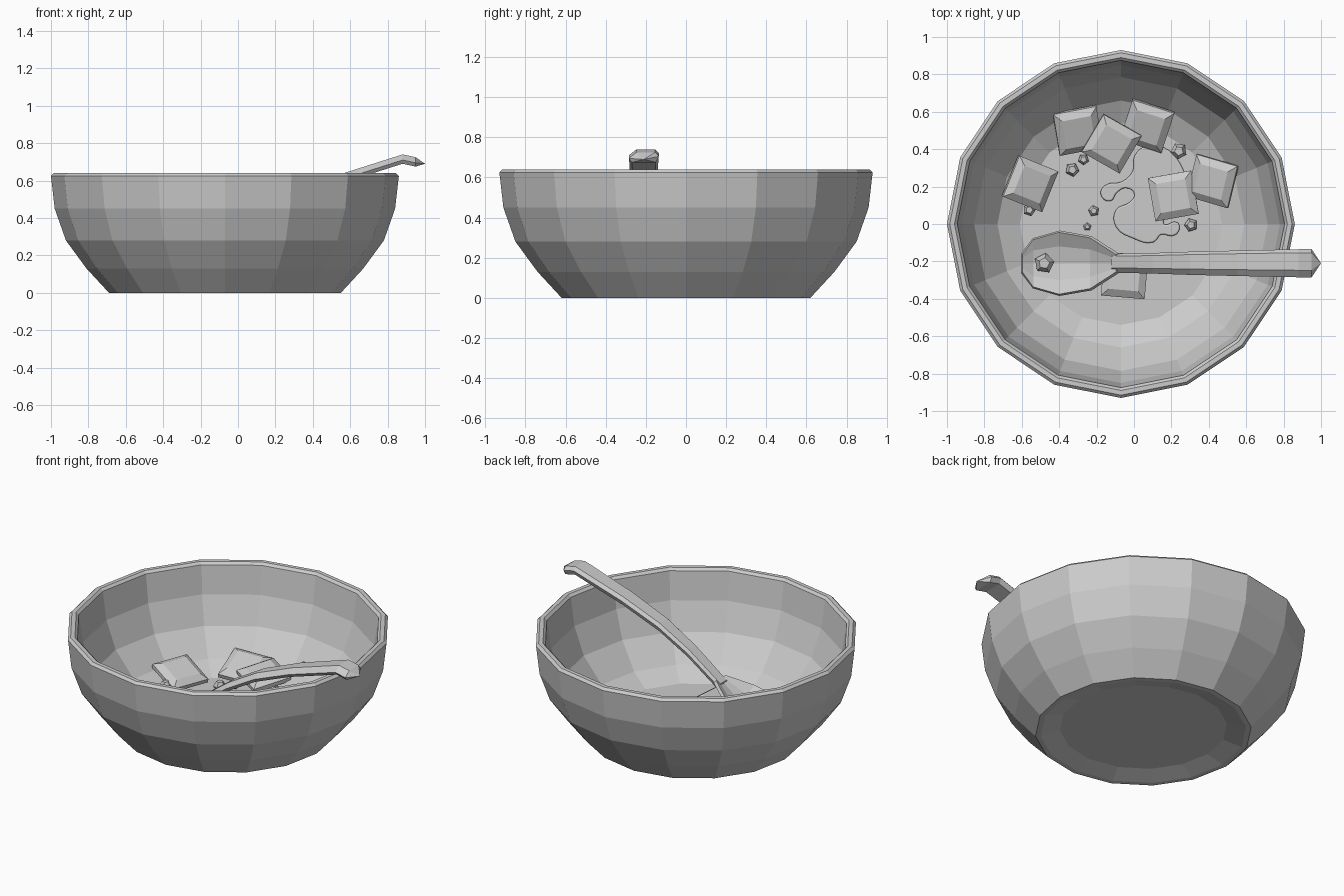
import bpy, bmesh, math
from mathutils import Matrix, Vector

if "Cube" in bpy.data.objects:
    bpy.data.objects.remove(bpy.data.objects["Cube"])

CX = -0.07      # bowl axis
FLOOR = 0.065   # inside floor height

grey = bpy.data.materials.new("plain_grey")
grey.use_nodes = True
grey.diffuse_color = (0.6, 0.6, 0.6, 1)
grey.node_tree.nodes["Principled BSDF"].inputs["Base Color"].default_value = (0.6, 0.6, 0.6, 1)


def finish(name, bm):
    bmesh.ops.recalc_face_normals(bm, faces=bm.faces[:])
    mesh = bpy.data.meshes.new(name)
    bm.to_mesh(mesh)
    bm.free()
    obj = bpy.data.objects.new(name, mesh)
    bpy.context.collection.objects.link(obj)
    mesh.materials.append(grey)
    return obj


def loft(bm, rings, closed=True):
    """Skin a list of equal-length point rings."""
    rows = [[bm.verts.new(p) for p in ring] for ring in rings]
    n = len(rows[0])
    for a, b in zip(rows, rows[1:]):
        for i in range(n if closed else n - 1):
            j = (i + 1) % n
            bm.faces.new((a[i], a[j], b[j], b[i]))
    return rows


# Bowl: sixteen-sided shell with a recessed foot and a chamfered rim
profile = [(0.48, 0.03), (0.59, 0), (0.62, 0), (0.74, 0.13), (0.85, 0.28), (0.91, 0.45),
           (0.93, 0.625), (0.915, 0.64), (0.89, 0.64), (0.875, 0.625),
           (0.85, 0.45), (0.785, 0.28), (0.66, 0.13), (0.54, FLOOR)]
bm = bmesh.new()
rows = loft(bm, [[(CX + r * math.cos(k * math.pi / 8), r * math.sin(k * math.pi / 8), z)
                  for k in range(16)] for r, z in profile])
bm.faces.new(rows[0])
bm.faces.new(rows[-1])
finish("bowl", bm)


# Spoon handle: faceted bar that widens towards its pointed end
def bar_ring(x, z, w):
    t = 0.05
    return [(x, -0.21 + w, z - 0.02), (x, -0.21 + w * 0.75, z), (x, -0.21 - w * 0.5, z),
            (x, -0.21 - w, z - 0.03), (x, -0.21 - w * 0.8, z - t), (x, -0.21 + w * 0.8, z - t)]


bm = bmesh.new()
rows = loft(bm, [bar_ring(*s) for s in ((-0.12, 0.26, 0.05), (0.1, 0.42, 0.055), (0.3, 0.535, 0.062),
                                       (0.55, 0.635, 0.068), (0.88, 0.74, 0.075), (0.95, 0.725, 0.075))])
tip = bm.verts.new((1, -0.21, 0.69))
for i in range(6):
    bm.faces.new((rows[-1][i], rows[-1][(i + 1) % 6], tip))
bm.faces.new(rows[0])
finish("spoon_handle", bm)

# Spoon head: shallow faceted scoop lofted across its length, thickened
stations = [(-0.6, 0.05, 0.14, 0.0), (-0.54, 0.13, 0.14, 0.03), (-0.4, 0.17, 0.16, 0.06),
            (-0.23, 0.14, 0.21, 0.06), (-0.09, 0.05, 0.27, 0.01)]
bm = bmesh.new()
loft(bm, [[(x, -0.21 + w * u, z - d * (1 - abs(u) ** 2)) for u in (-1, -0.55, 0, 0.55, 1)]
          for x, w, z, d in stations], closed=False)
head = finish("spoon_head", bm)
solid = head.modifiers.new("thickness", "SOLIDIFY")
solid.thickness = 0.02
solid.offset = 0


# Cereal squares: pillow tiles with a raised centre, tilted up the bowl wall
def cereal_square(index, x, y, angle, z, size=0.235):
    bm = bmesh.new()
    bmesh.ops.create_cube(bm, size=1)
    bmesh.ops.scale(bm, vec=(size, size, 0.025), verts=bm.verts[:])
    flat = [f for f in bm.faces if abs(f.normal.z) > 0.9]
    bmesh.ops.inset_individual(bm, faces=flat, thickness=0.055, depth=0.025)
    radial = Vector((x - CX, y, 0))
    tilt = max(0, radial.length - 0.3) * 1.3
    axis = radial.cross(Vector((0, 0, 1)))
    spin = Matrix.Rotation(math.radians(angle), 4, "Z")
    bm.transform(Matrix.Translation((x, y, z)) @ Matrix.Rotation(tilt, 4, axis) @ spin)
    finish("cereal_square_%d" % index, bm)


for i, spec in enumerate([(-0.555, 0.215, -22, 0.13), (-0.3, 0.5, 10, 0.125), (-0.12, 0.43, -30, 0.15),
                          (0.07, 0.525, -18, 0.13), (0.42, 0.23, -15, 0.14), (0.21, 0.15, 10, 0.11),
                          (-0.05, -0.275, -5, 0.1)]):
    cereal_square(i + 1, *spec)

# Crumbs: small five-sided nuggets
for i, (x, y, r, z) in enumerate([(-0.56, 0.075, 0.035, 0.09), (-0.33, 0.29, 0.038, FLOOR),
                                  (-0.27, 0.345, 0.03, FLOOR), (0.24, 0.39, 0.045, 0.08),
                                  (0.305, -0.005, 0.037, FLOOR), (-0.215, 0.07, 0.03, FLOOR),
                                  (-0.25, -0.015, 0.022, FLOOR), (-0.48, -0.21, 0.055, 0.13)]):
    bm = bmesh.new()
    turn = i * 1.1
    outline = [(math.cos(turn + k * math.tau / 5), math.sin(turn + k * math.tau / 5)) for k in range(5)]
    rows = loft(bm, [[(x + r * s * c, y + r * s * q, z + r * h) for c, q in outline]
                     for s, h in ((0.6, -0.3), (1, 0.4), (0.55, 1.2))])
    bm.faces.new(rows[0])
    bm.faces.new(rows[-1])
    finish("crumb_%d" % (i + 1), bm)

# Milk puddle: smooth rounded patch on the floor
outline = [(-0.17, 0.16), (-0.15, 0.2), (-0.06, 0.22), (0, 0.28), (0.01, 0.36), (0.07, 0.41),
           (0.16, 0.4), (0.24, 0.32), (0.27, 0.2), (0.22, 0.08), (0.15, 0.02), (0.16, -0.01),
           (0.23, 0.0), (0.22, -0.05), (0.14, -0.05), (0.1, -0.09), (0, -0.07), (-0.09, -0.01),
           (-0.09, 0.07), (-0.02, 0.11), (0.01, 0.16), (-0.04, 0.2), (-0.1, 0.17), (-0.13, 0.13)]
curve = bpy.data.curves.new("milk_puddle", "CURVE")
curve.dimensions = "2D"
curve.fill_mode = "BOTH"
curve.extrude = 0.006
curve.bevel_depth = 0.008
curve.bevel_resolution = 2
spline = curve.splines.new("BEZIER")
spline.bezier_points.add(len(outline) - 1)
for point, (x, y) in zip(spline.bezier_points, outline):
    point.co = (x, y, 0)
    point.handle_left_type = point.handle_right_type = "AUTO"
spline.use_cyclic_u = True
spline.resolution_u = 4
curve.materials.append(grey)
puddle = bpy.data.objects.new("milk_puddle", curve)
puddle.location.z = FLOOR + 0.012
bpy.context.collection.objects.link(puddle)
